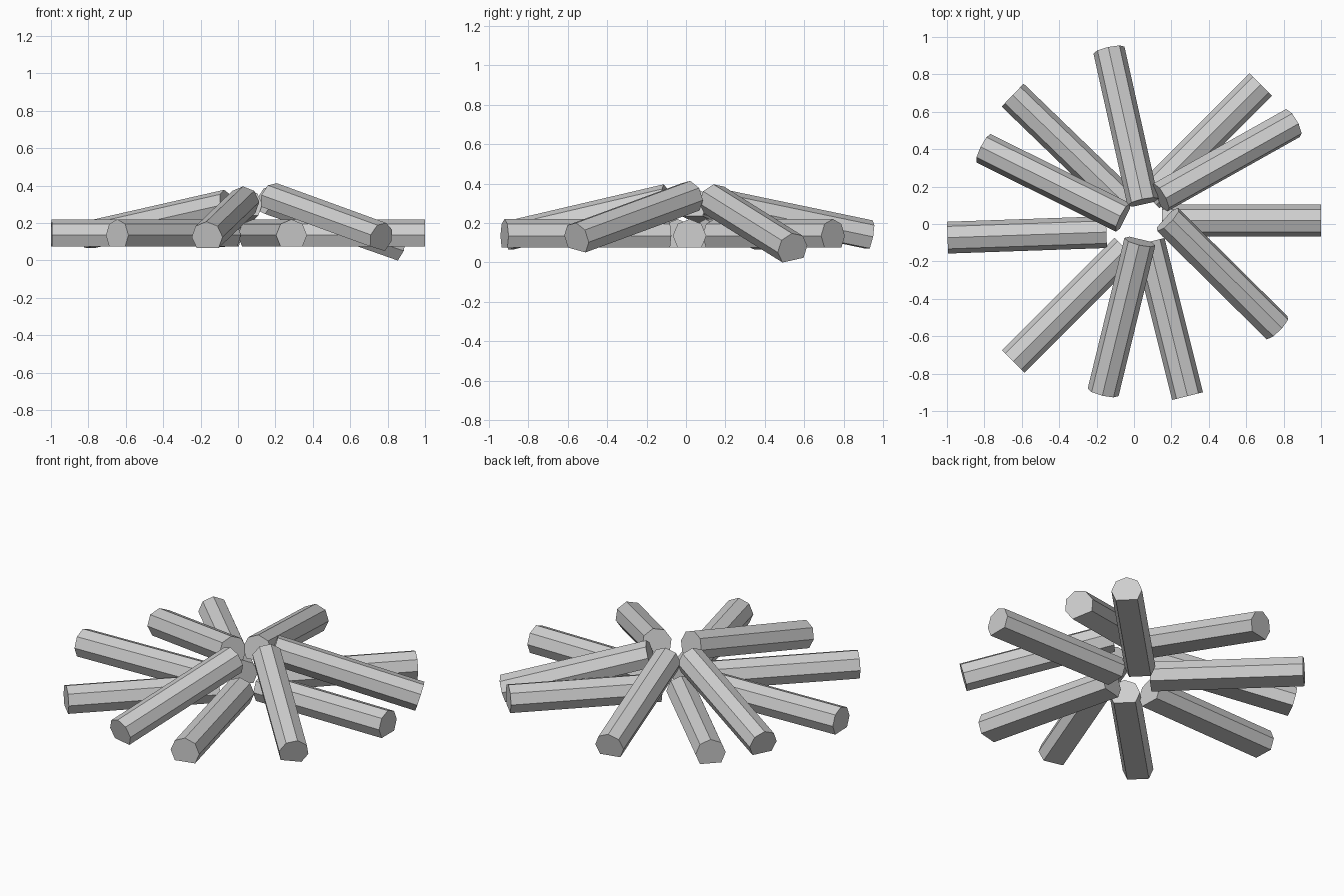
import bpy, bmesh
from math import radians, sin, cos, tau
from mathutils import Matrix

cube = bpy.data.objects.get("Cube")
if cube:
    bpy.data.objects.remove(cube, do_unlink=True)

LENGTH, RADIUS, LEVEL = 0.85, 0.085, 0.135

wood = bpy.data.materials.new("light_grey")
wood.use_nodes = True
colour = (0.62, 0.62, 0.62, 1)
wood.diffuse_color = colour
wood.node_tree.nodes["Principled BSDF"].inputs["Base Color"].default_value = colour


def log_mesh():
    """Octagonal log with its lowest corner cut off, running back from its outer end."""
    bm = bmesh.new()
    ring = [bm.verts.new((0, RADIUS * sin(i * tau / 8), RADIUS * cos(i * tau / 8)))
            for i in range(8) if i != 4]
    end = bm.faces.new(ring)
    moved = bmesh.ops.extrude_face_region(bm, geom=[end], use_keep_orig=True)["geom"]
    bmesh.ops.translate(bm, vec=(-LENGTH, 0, 0),
                        verts=[v for v in moved if isinstance(v, bmesh.types.BMVert)])
    bmesh.ops.recalc_face_normals(bm, faces=bm.faces)
    mesh = bpy.data.meshes.new("log")
    bm.to_mesh(mesh)
    bm.free()
    mesh.materials.append(wood)
    return mesh


def add_log(name, x, y, heading, z=LEVEL, tilt=0, roll=0):
    """Place a log by the centre of its outer end; tilt raises the inner end."""
    log = bpy.data.objects.new(name, mesh)
    bpy.context.collection.objects.link(log)
    log.matrix_world = (Matrix.Translation((x, y, z))
                        @ Matrix.Rotation(radians(heading), 4, "Z")
                        @ Matrix.Rotation(radians(tilt), 4, "Y")
                        @ Matrix.Rotation(radians(roll), 4, "X"))


mesh = log_mesh()

# Lower logs lying level
add_log("lower_log_left", 1, 0.018, 0)
add_log("lower_log_back_left", 0.678, 0.745, 45)
add_log("lower_log_back_right", -0.649, 0.689, 136)
add_log("lower_log_right", -0.997, -0.073, 182)
add_log("lower_log_front_right", -0.646, -0.735, 225)
add_log("lower_log_front_left", 0.286, -0.92, 284)

# Upper logs leaning in over them
add_log("upper_log_back", -0.134, 0.93, 102.6, z=0.13, tilt=11.5)
add_log("upper_log_back_left", 0.85, 0.54, 29.3, z=0.068, tilt=17, roll=12)
add_log("upper_log_front_left", 0.765, -0.555, -44.7, z=0.12, tilt=14.5, roll=-12)
add_log("upper_log_front", -0.165, -0.9, -103.7, z=0.125, tilt=12.8)
add_log("upper_log_right", -0.805, 0.405, 153.6, z=0.125, tilt=11.5)
